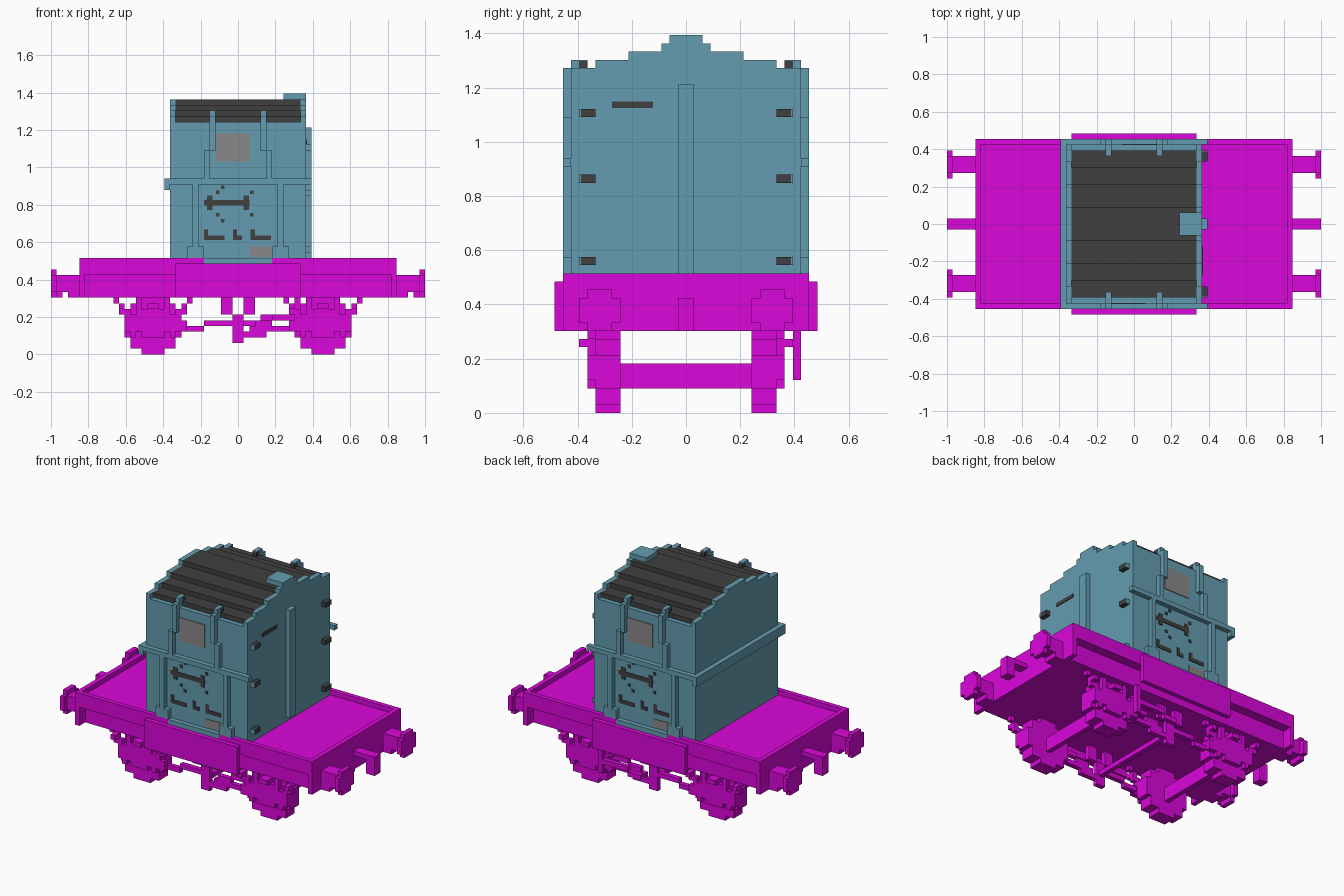
import bpy, bmesh

U = 2 / 66  # block size, all coordinates below are in blocks

cube = bpy.data.objects.get("Cube")
if cube:
    bpy.data.objects.remove(cube, do_unlink=True)


def material(name, rgb):
    m = bpy.data.materials.new(name)
    m.use_nodes = True
    m.diffuse_color = (*rgb, 1)
    m.node_tree.nodes["Principled BSDF"].inputs["Base Color"].default_value = (*rgb, 1)
    return m


MAGENTA = material("magenta", (0.71, 0.002, 0.71))
TEAL = material("slate_teal", (0.13, 0.335, 0.435))
DARK = material("charcoal", (0.051, 0.051, 0.051))
GREY = material("mid_grey", (0.25, 0.25, 0.25))


def blocks(name, mat, boxes, mirror_x=False, mirror_y=False, turn=False):
    """One object from boxes (x0, x1, y0, y1, z0, z1), with optional copies."""
    bm = bmesh.new()
    signs = [(1, 1)]
    if mirror_x:
        signs += [(-a, b) for a, b in signs]
    if mirror_y:
        signs += [(a, -b) for a, b in signs]
    if turn:
        signs += [(-a, -b) for a, b in signs]
    for sx, sy in signs:
        for x0, x1, y0, y1, z0, z1 in boxes:
            vs = bmesh.ops.create_cube(bm, size=1)["verts"]
            for v in vs:
                v.co.x = sx * ((x0 + x1) / 2 + v.co.x * (x1 - x0)) * U
                v.co.y = sy * ((y0 + y1) / 2 + v.co.y * (y1 - y0)) * U
                v.co.z = ((z0 + z1) / 2 + v.co.z * (z1 - z0)) * U
    bmesh.ops.recalc_face_normals(bm, faces=bm.faces)
    me = bpy.data.meshes.new(name)
    bm.to_mesh(me)
    bm.free()
    me.materials.append(mat)
    ob = bpy.data.objects.new(name, me)
    bpy.context.collection.objects.link(ob)
    return ob


# ---- Wagon bed ----
blocks("bed_floor", MAGENTA, [(-28, 28, -15, 15, 14, 16)])
blocks("bed_side_rim", MAGENTA, [(6, 28, 14, 15, 16, 17)], mirror_x=True, mirror_y=True)
blocks("bed_end_rim", MAGENTA, [(27, 28, -14, 14, 16, 17)], mirror_x=True)
blocks("underframe", MAGENTA, [(-27, 27, -13, 13, 10, 14)])
blocks("end_beam", MAGENTA, [(27, 28, -15, 15, 10, 14)], mirror_x=True)
blocks("side_plate", MAGENTA, [(-11, 11, 15, 16, 10, 16)], mirror_y=True)

# ---- Buffers and couplings ----
blocks("buffer", MAGENTA, [
    (28, 32, 9, 12, 11, 14), (28, 30, 9, 12, 10, 14),
    (32, 33, 8, 13, 11, 14), (32, 33, 9, 12, 10, 15)],
    mirror_x=True, mirror_y=True)
blocks("coupling", MAGENTA, [
    (28, 33, -1, 1, 13, 14), (31, 33, -1, 1, 10, 13)], mirror_x=True)

# ---- Wheels: stepped discs, axles and axle guards ----
WX = 15
disc = [(2, 0, 1), (4, 1, 3), (5, 3, 7), (4, 7, 9), (2, 9, 10)]
blocks("wheel", MAGENTA, [(WX - r, WX + r, 8, 11, a, b) for r, a, b in disc],
       mirror_x=True, mirror_y=True)
blocks("axle", MAGENTA, [(WX - 0.5, WX + 0.5, -8, 8, 3, 6)], mirror_x=True)
guard = [(WX - 2, WX + 2, 11, 12, 3, 8), (WX - 1, WX + 1, 11, 13, 8, 9),
         (9, 10, 11, 12, 4, 6)]
for s in (-1, 1):
    for a, b, z0, z1 in ((2, 3, 4, 10), (3, 4, 3, 7), (4, 5, 4, 8), (5, 6, 7, 9), (6, 7, 9, 10)):
        x = sorted((WX + s * a, WX + s * b))
        guard.append((*x, 11, 12, z0, z1))
    guard.append((*sorted((WX + s * 5, WX + s * 6)), 11, 13, 8, 9))
blocks("axle_guard", MAGENTA, guard, mirror_x=True, mirror_y=True)

# ---- Brake gear between the wheels ----
blocks("brake_gear", MAGENTA, [
    (-3, -1, 10, 11, 7, 10), (1, 3, 10, 11, 7, 10), (-1, 1, 10, 11, 2, 7),
    (-6, -1, 10, 11, 5, 6), (-9, -6, 10, 11, 4, 5), (1, 5, 10, 11, 3, 4),
    (2, 10, 10, 11, 4, 5), (3, 6, 10, 11, 5, 6), (6, 10, 10, 11, 6, 7)], mirror_y=True)
blocks("brake_shaft", MAGENTA, [(-0.5, 0.5, -10, 10, 4, 5)])
blocks("brake_lever", MAGENTA, [
    (1, 4, 13, 14, 5, 6), (4, 10, 13, 14, 6, 7), (10, 11, 13, 14, 4, 10)])

# ---- Container body ----
blocks("container_walls", TEAL, [
    (-12, 12, -14, 14, 16, 41), (-6, 6, -15, 15, 16, 17)])
gable = [(14, 41, 42), (11, 42, 43), (7, 43, 44), (3, 44, 45)]
blocks("gable_end", TEAL, [(11, 12, -y, y, a, b) for y, a, b in gable], mirror_x=True)
roof = [(13, 41, 42), (10, 42, 43), (7, 43, 44), (3, 44, 45)]
blocks("roof", DARK, [(-11, 11, -y, y, a, b) for y, a, b in roof])
blocks("roof_vent", TEAL, [(8, 12, -2, 2, 45, 46)])

# ---- Raised trim: waist band, door posts, roof clasps, end rod ----
blocks("waist_band", TEAL, [(-13, 13, 14, 15, 30, 31)], mirror_y=True)
blocks("end_band", TEAL, [(-13, -12, -15, 15, 29, 31)])
blocks("door_post", TEAL, [
    (6, 9, 14, 15, 17, 19), (7, 8, 14, 15, 19, 30),
    (5, 6, 14, 15, 31, 36), (4, 5, 14, 15, 36, 42)], mirror_x=True, mirror_y=True)
blocks("roof_clasp", TEAL, [
    (4, 5, 13, 14, 41, 43), (4, 5, 12, 13, 42.85, 43)], mirror_x=True, mirror_y=True)
blocks("clasp_tip", DARK, [(4, 5, 12, 13, 42, 42.85)], mirror_x=True, mirror_y=True)
blocks("end_rod", TEAL, [(12, 13, -1, 1, 17, 40)])

# ---- Hinges with teal outer caps, and slot on the door end ----
hinge_z = (18, 28, 36)
blocks("hinge", DARK, [(12, 13, 11, 12.8, z, z + 1) for z in hinge_z], mirror_y=True)
blocks("hinge_cap", TEAL, [(12, 13, 12.8, 13, z, z + 1) for z in hinge_z], mirror_y=True)
blocks("slot", DARK, [(12, 12.15, -9, -4, 37.1, 37.9)])


# ---- Painted details, repeated half a turn round on the back ----
def plates(name, mat, rects):
    blocks(name, mat, [(x0, x1, -14.15, -14, z0, z1) for x0, x1, z0, z1 in rects], turn=True)


plates("window_panel", GREY, [(-4, 2, 34, 39)])
plates("label_plate", GREY, [(2, 6, 17.2, 19)])
plates("bar_mark", DARK, [(-6, 2, 26.3, 27.2), (-5.5, -4.5, 25.5, 28), (1, 1.9, 25.5, 28)])
plates("lower_marks", DARK, [
    (-6, -2.4, 20.2, 21), (-6, -5.3, 21, 22), (-0.9, 0.7, 20.2, 21),
    (-0.9, -0.2, 21, 22), (2.2, 5.8, 20.2, 21), (2.2, 3, 21, 22)])
plates("dots", DARK, [(x - .3, x + .3, z - .3, z + .3) for x, z in (
    (-2.7, 29.5), (-3.6, 28.6), (2.4, 28.6), (-3.6, 24.6), (2.4, 24.6), (-2.7, 23.6))])
